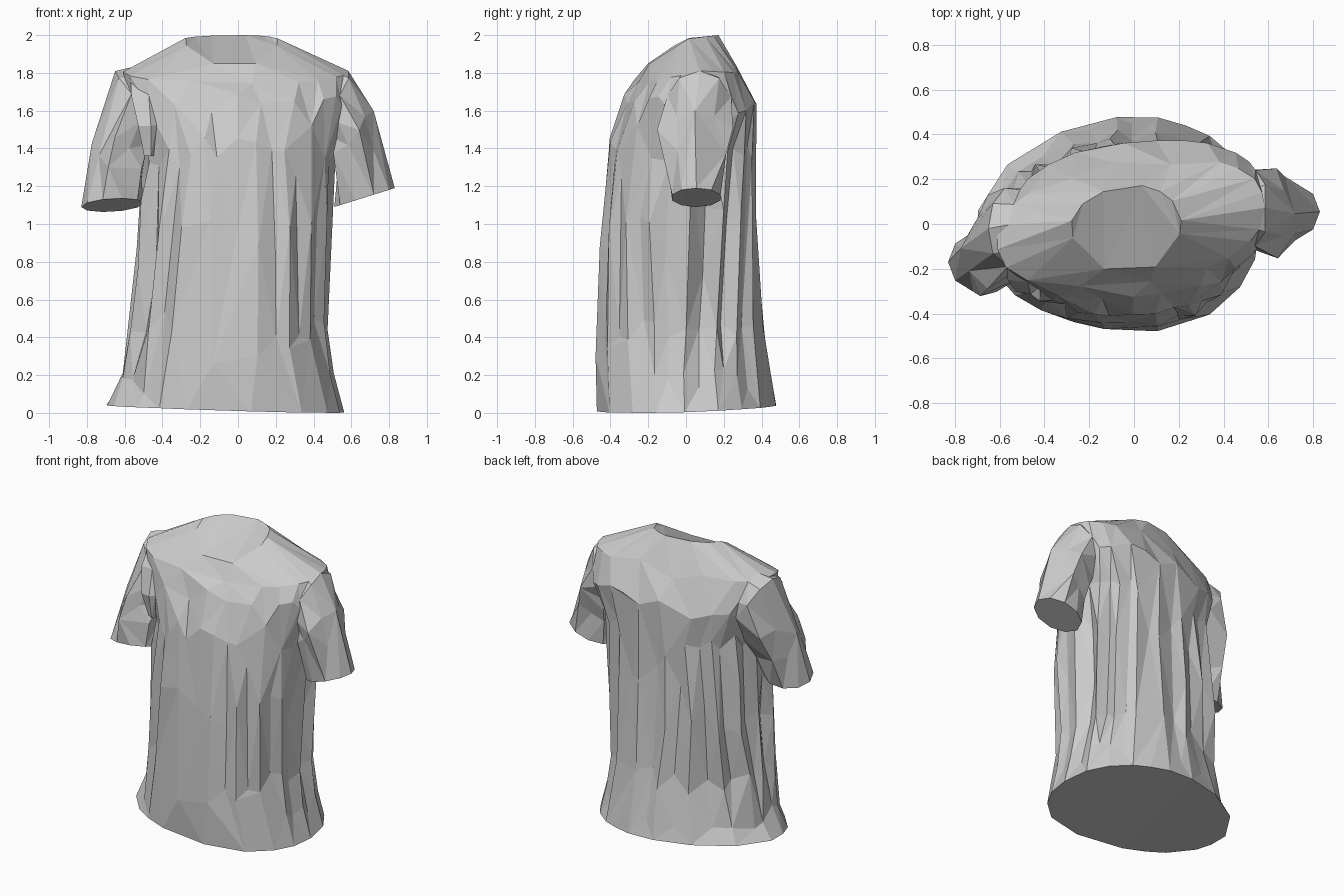
import bpy, bmesh, math, random

if "Cube" in bpy.data.objects:
    bpy.data.objects.remove(bpy.data.objects["Cube"])

random.seed(11)
TAU = 2 * math.pi


def loft(name, rings):
    """Skin closed rings of points into a closed, triangulated, flat-shaded mesh."""
    bm = bmesh.new()
    loops = [[bm.verts.new(p) for p in ring] for ring in rings]
    n = len(loops[0])
    for a, b in zip(loops, loops[1:]):
        for i in range(n):
            j = (i + 1) % n
            bm.faces.new((a[i], a[j], b[j], b[i]))
    bm.faces.new(loops[0][::-1])
    bm.faces.new(loops[-1])
    bmesh.ops.triangulate(bm, faces=bm.faces[:])
    bmesh.ops.recalc_face_normals(bm, faces=bm.faces[:])
    me = bpy.data.meshes.new(name)
    bm.to_mesh(me)
    bm.free()
    ob = bpy.data.objects.new(name, me)
    bpy.context.collection.objects.link(ob)
    return ob


def spow(v, e):
    return math.copysign(abs(v) ** e, v)


# Body: z front, side, back, x left, right, y front, back, shear, fold strength, column gather
levels = [
    (0.02, 0.03, 0.05, -0.70, 0.56, -0.47, 0.48, -0.02, 0.0, -0.08),
    (0.16, 0.17, 0.18, -0.63, 0.51, -0.48, 0.46, -0.02, 0.3, -0.08),
    (0.46, 0.44, 0.42, -0.59, 0.48, -0.48, 0.42, 0.0, 0.8, -0.04),
    (0.80, 0.75, 0.80, -0.55, 0.49, -0.465, 0.39, 0.02, 1.0, 0.02),
    (1.10, 1.05, 1.10, -0.54, 0.51, -0.445, 0.37, 0.04, 0.9, 0.08),
    (1.40, 1.36, 1.40, -0.50, 0.51, -0.41, 0.365, 0.07, 0.45, 0.12),
    (1.64, 1.60, 1.60, -0.58, 0.60, -0.325, 0.365, 0.10, 0.0, 0.08),
    (1.75, 1.81, 1.80, -0.61, 0.58, -0.26, 0.27, 0.13, 0.0, 0.0),
    (1.84, 1.98, 2.00, -0.28, 0.21, -0.21, 0.17, 0.04, 0.0, 0.0),
]
N = 36
angles = [TAU * (i + random.uniform(-0.22, 0.22)) / N for i in range(N)]

# Vertical creases: every other column is pulled in, calmer at the front centre
depths = []
for i, a in enumerate(angles):
    calm = 0.35 if -0.4 < math.cos(a) < 0.15 and math.sin(a) < 0 else 1.0
    depths.append(random.uniform(0.05, 0.17) * calm if i % 2 else random.uniform(-0.01, 0.015))

rings = []
for k, (zf, zs, zb, xl, xr, yf, yb, shear, fold, gather) in enumerate(levels):
    ring = []
    for i, a0 in enumerate(angles):
        a = a0 + gather * math.sin(2 * a0)
        c, s = math.cos(a), math.sin(a)
        e = 1.0 if k == 8 else 0.82
        if k < 3:                       # hem is slimmer at the back left
            e = 1.15 if c < 0 < s else 0.92
        c, s = spow(c, e), spow(s, e)
        d = 1 - depths[i] * fold * random.uniform(0.6, 1.15)
        x = (xr if c > 0 else -xl) * c * d
        y = (yb if s > 0 else -yf) * s * d + shear * x
        z = zs + ((zb if s > 0 else zf) - zs) * abs(s)
        if k == 0:
            z -= 0.03 * x
        elif k < 7:
            z += random.uniform(-0.06, 0.06)
        ring.append((x, y, z))
    rings.append(ring)
low = min(p[2] for p in rings[0])
rings[0] = [(x, y, z - low) for x, y, z in rings[0]]
shirt = loft("shirt", rings)


# Sleeves: inner x, inner z, outer x, outer z, y centre, y half width, front lift
def sleeve(name, sections):
    n = 10
    out = []
    for k, (xi, zi, xo, zo, yc, yh, lift) in enumerate(sections):
        ring = []
        for i in range(n):
            a = TAU * i / n
            pull = 0.8 if i % 2 and 1 < k < 4 else 1.0
            t = 0.5 + 0.5 * math.cos(a) * pull
            s = math.sin(a) * pull
            ring.append((xi + (xo - xi) * t, yc + yh * s, zi + (zo - zi) * t - lift * s))
        out.append(ring)
    return loft(name, out)


parts = [
    sleeve("right_sleeve", [
        (0.36, 1.50, 0.50, 1.83, 0.06, 0.14, 0),
        (0.45, 1.42, 0.60, 1.81, 0.07, 0.18, 0),
        (0.49, 1.33, 0.71, 1.62, 0.05, 0.21, 0),
        (0.50, 1.25, 0.765, 1.42, 0.04, 0.18, 0),
        (0.51, 1.09, 0.83, 1.19, 0.055, 0.135, 0),
    ]),
    sleeve("left_sleeve", [
        (-0.36, 1.50, -0.52, 1.84, 0.0, 0.15, 0),
        (-0.44, 1.42, -0.65, 1.81, -0.02, 0.19, 0),
        (-0.47, 1.33, -0.75, 1.52, -0.08, 0.22, 0),
        (-0.48, 1.25, -0.80, 1.30, -0.14, 0.19, 0.02),
        (-0.50, 1.11, -0.83, 1.09, -0.17, 0.14, 0.035),
    ]),
    # Bunched cloth in front of the left shoulder
    loft("shoulder_fold", [
        [(x + w * math.cos(TAU * i / 5), y + 0.6 * w * math.sin(TAU * i / 5), z) for i in range(5)]
        for x, y, z, w in ((-0.47, -0.27, 1.36, 0.03), (-0.48, -0.28, 1.52, 0.06),
                           (-0.50, -0.22, 1.68, 0.08), (-0.53, -0.13, 1.80, 0.05))
    ]),
]

# Merge the parts into one skin, then simplify to broad angular facets
for p in parts:
    m = shirt.modifiers.new("join_" + p.name, "BOOLEAN")
    m.operation, m.object, m.solver = "UNION", p, "EXACT"
tri = shirt.modifiers.new("triangles", "TRIANGULATE")
dec = shirt.modifiers.new("facets", "DECIMATE")
dec.ratio = 0.5
final = bpy.data.meshes.new_from_object(shirt.evaluated_get(bpy.context.evaluated_depsgraph_get()))
shirt.modifiers.clear()
shirt.data = final
for p in parts:
    bpy.data.objects.remove(p)
